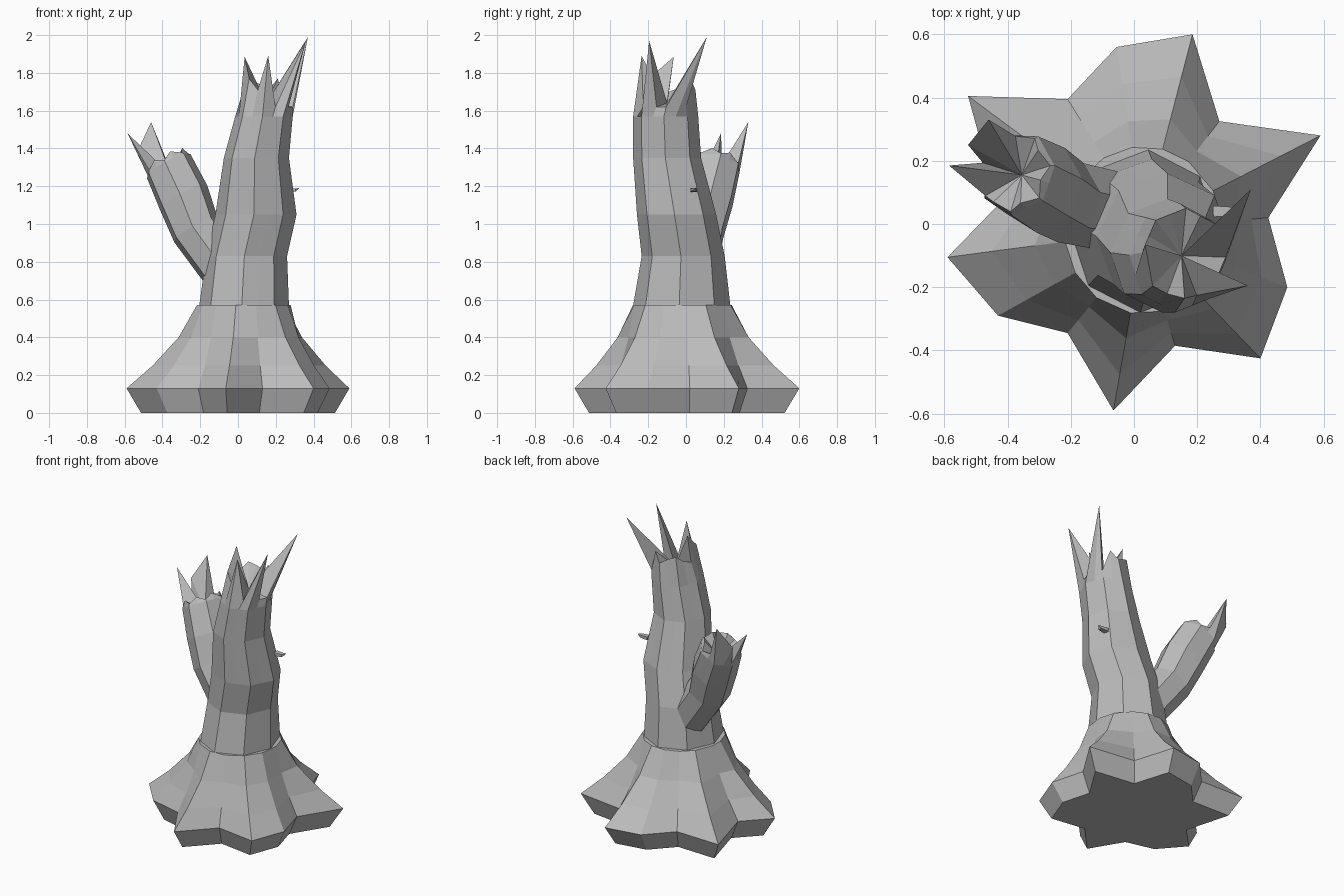
import bpy, bmesh, math
from mathutils import Vector

if "Cube" in bpy.data.objects:
    bpy.data.objects.remove(bpy.data.objects["Cube"])

bark = bpy.data.materials.new("grey_bark")
bark.diffuse_color = (0.5, 0.5, 0.5, 1)
bark.use_nodes = True
bark.node_tree.nodes["Principled BSDF"].inputs["Base Color"].default_value = bark.diffuse_color


def loft(name, rings, end_point=None):
    """Join equal rings of points; close the start flat, the end flat or to a point."""
    bm = bmesh.new()
    vr = [[bm.verts.new(p) for p in ring] for ring in rings]
    n = len(vr[0])
    for a, b in zip(vr, vr[1:]):
        for i in range(n):
            j = (i + 1) % n
            bm.faces.new((a[i], a[j], b[j], b[i]))
    bm.faces.new(vr[0][::-1])
    if end_point:
        c = bm.verts.new(end_point)
        for i in range(n):
            bm.faces.new((vr[-1][i], vr[-1][(i + 1) % n], c))
    else:
        bm.faces.new(vr[-1])
    bmesh.ops.recalc_face_normals(bm, faces=bm.faces)
    me = bpy.data.meshes.new(name)
    bm.to_mesh(me)
    bm.free()
    me.materials.append(bark)
    ob = bpy.data.objects.new(name, me)
    bpy.context.collection.objects.link(ob)
    return ob


# Star-shaped root flare, narrowing to a rounded collar
star = [(.59, .28), (.27, .325), (.185, .60), (-.055, .56), (-.21, .395),
        (-.525, .405), (-.43, .06), (-.59, -.105), (-.43, -.29), (-.21, -.345),
        (-.065, -.59), (.13, -.385), (.40, -.425), (.485, -.20), (.425, .02)]


def flare_ring(z, k, grow=1.0):
    ring = []
    for x, y in star:
        a = math.atan2(y + .02, x - .03)
        cx, cy = .03 + .25 * math.cos(a), -.02 + .265 * math.sin(a)
        ring.append(((x + (cx - x) * k) * grow, (y + (cy - y) * k) * grow, z))
    return ring


loft("root_flare", [flare_ring(0, 0, .87), flare_ring(.13, 0), flare_ring(.25, .37),
                    flare_ring(.40, .74), flare_ring(.57, 1)])

# Trunk: octagonal sections (z, x min, x max, y min, y max)
sections = [(.50, -.21, .27, -.28, .23), (.57, -.205, .27, -.28, .235),
            (.83, -.17, .26, -.235, .205), (1.05, -.12, .31, -.26, .16),
            (1.35, -.075, .27, -.28, .08), (1.57, -.015, .29, -.28, .065)]
N = 16


def trunk_ring(z, x0, x1, y0, y1):
    corners = []
    for i in range(8):
        a = math.radians(45 * i - 3)
        corners.append(Vector(((x0 + x1) / 2 + (x1 - x0) / 2 * math.cos(a),
                               (y0 + y1) / 2 + (y1 - y0) / 2 * math.sin(a), z)))
    ring = []
    for i in range(8):
        ring += [corners[i], (corners[i] + corners[(i + 1) % 8]) / 2]
    return ring


trunk_rings = [trunk_ring(*s) for s in sections]
# Jagged broken rim with four long splinters
rim = trunk_ring(1.72, .025, .29, -.245, .05)
for i, p in enumerate(rim):
    p.z += (.0, -.02, .03, .05, -.01, .02, .04)[i % 7]
tips = {1: (.37, .11, 1.99), 9: (.035, -.065, 1.885), 12: (.16, -.235, 1.89),
        14: (.36, -.195, 1.97)}
for i, t in tips.items():
    rim[i] = Vector(t)
for i in (0, 2, 13, 15):
    rim[i].z = 1.62
trunk_rings.append(rim)
loft("trunk", trunk_rings, (.15, -.10, 1.64))

# Broken side branch: heptagonal sections along a bent path (centre, radius)
path = [((-.06, .04, .74), .13), ((-.225, .075, .97), .135),
        ((-.29, .115, 1.14), .145), ((-.37, .16, 1.31), .135)]
axis = Vector((-.27, .11, .50)).normalized()
u = Vector((0, 0, 1)).cross(axis).normalized()   # sideways
v = axis.cross(u)                                # up across the branch
S = 14


def branch_ring(c, r):
    pts = []
    for i in range(7):
        a = 2 * math.pi * i / 7 + .3
        pts.append(Vector(c) + u * r * math.cos(a) + v * r * math.sin(a))
    ring = []
    for i in range(7):
        ring += [pts[i], (pts[i] + pts[(i + 1) % 7]) / 2]
    return ring


branch_rings = [branch_ring(c, r) for c, r in path]
rim = [p + axis * (.03 if i % 2 else .0) for i, p in
       enumerate(branch_ring((-.375, .162, 1.32), .125))]


def nearest(p):
    return min(range(S), key=lambda i: (rim[i].xy - Vector(p).xy).length)


for t in [(-.585, .185, 1.48), (-.46, .33, 1.54), (-.525, .25, 1.40)]:
    rim[nearest(t)] = Vector(t)
branch_rings.append(rim)
loft("side_branch", branch_rings, (-.355, .155, 1.26))


# Small broken twig on the side of the trunk
def twig_ring(x, r):
    return [(x, .04 + r * math.cos(a), 1.18 + .6 * r * math.sin(a))
            for a in (math.pi / 4 + k * math.pi / 2 for k in range(4))]


loft("twig", [twig_ring(.25, .025), twig_ring(.305, .02)], (.325, .05, 1.19))
